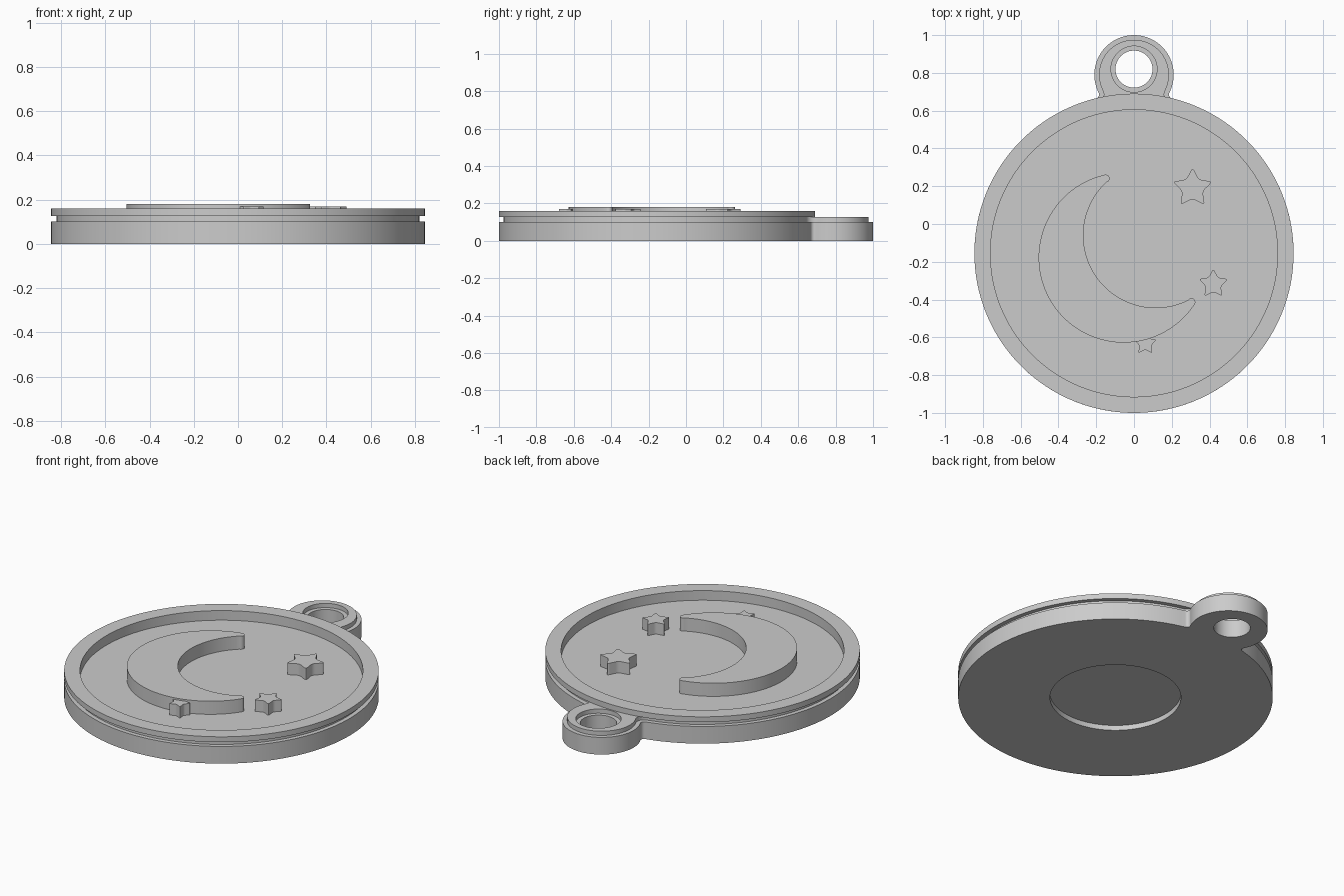
import bpy
import bmesh
from math import acos, atan2, cos, hypot, pi, radians, sin
from mathutils import Vector

cube = bpy.data.objects.get("Cube")
if cube:
    bpy.data.objects.remove(cube, do_unlink=True)

GREY = bpy.data.materials.new("plain grey")
GREY.use_nodes = True
colour = (0.6, 0.6, 0.6, 1)
GREY.diffuse_color = colour
GREY.node_tree.nodes["Principled BSDF"].inputs["Base Color"].default_value = colour

DISC = Vector((0, -0.155))
TAB = Vector((0, 0.79))
EYELET = Vector((0, 0.82))
DISC_R, TAB_R, FILLET, GROOVE = 0.845, 0.21, 0.02, 0.025
FLOOR, STEP, RIM = 0.102, 0.127, 0.159


def arc(centre, radius, start, end, steps):
    """Points along an arc, angles in radians."""
    angles = [start + (end - start) * i / steps for i in range(steps + 1)]
    return [centre + radius * Vector((cos(a), sin(a))) for a in angles]


def circle(centre, radius, steps=128):
    return arc(centre, radius, 0, 2 * pi, steps)[:-1]


def heading(a, b):
    return atan2(b.y - a.y, b.x - a.x)


def prism(name, loops, z0, z1):
    """Solid plate from an outer outline and optional hole outlines."""
    bm = bmesh.new()
    for loop in loops:
        verts = [bm.verts.new((p.x, p.y, z0)) for p in loop]
        for i, v in enumerate(verts):
            bm.edges.new((verts[i - 1], v))
    bmesh.ops.triangle_fill(bm, edges=bm.edges[:], use_beauty=True, normal=(0, 0, 1))
    top = bmesh.ops.extrude_face_region(bm, geom=bm.faces[:], use_keep_orig=True)
    moved = [g for g in top["geom"] if isinstance(g, bmesh.types.BMVert)]
    bmesh.ops.translate(bm, verts=moved, vec=(0, 0, z1 - z0))
    bmesh.ops.recalc_face_normals(bm, faces=bm.faces[:])
    mesh = bpy.data.meshes.new(name)
    bm.to_mesh(mesh)
    bm.free()
    mesh.materials.append(GREY)
    obj = bpy.data.objects.new(name, mesh)
    bpy.context.collection.objects.link(obj)
    return obj


def body_outline(inset):
    """Disc joined to the hanging tab by small fillets."""
    big, small, f = DISC_R - inset, TAB_R - inset, FILLET + inset
    gap = TAB.y - DISC.y
    a, b = big + f, small + f
    along = (a * a + gap * gap - b * b) / (2 * gap)
    right = Vector(((a * a - along * along) ** 0.5, DISC.y + along))
    left = Vector((-right.x, right.y))
    at_disc, at_tab = heading(DISC, right), heading(TAB, right)
    pts = arc(TAB, small, at_tab, pi - at_tab, 64)
    pts += arc(left, f, -at_tab, at_disc * -1, 10)[1:]
    pts += arc(DISC, big, pi - at_disc, 2 * pi + at_disc, 160)[1:]
    pts += arc(right, f, pi + at_disc, pi + at_tab, 10)[1:-1]
    return pts


def crescent():
    """Two arcs joined by rounded tips."""
    outer, inner = Vector((-0.055, -0.178)), Vector((0.115, -0.06))
    axis = heading(outer, inner)
    wide, narrow = radians(68), radians(98)
    out = arc(outer, 0.45, axis + wide, axis + 2 * pi - wide, 72)
    back = arc(inner, 0.383, axis + 2 * pi - narrow, axis + narrow, 60)

    def tip(p, q):
        start = heading((p + q) / 2, p)
        return arc((p + q) / 2, (p - q).length / 2, start, start + pi, 10)[1:-1]

    return out + tip(out[-1], back[0]) + back + tip(back[-1], out[0])


def star(x, y, radius):
    """Five-pointed star with softened corners."""
    raw = []
    for i in range(10):
        r = radius * (0.56 if i % 2 else 1.1)
        a = pi / 2 + i * pi / 5
        raw.append(Vector((x + r * cos(a), y + r * sin(a))))
    pts = []
    for i, p in enumerate(raw):
        a = p.lerp(raw[i - 1], 0.27)
        b = p.lerp(raw[(i + 1) % 10], 0.27)
        pts += [a.lerp(p, t / 6).lerp(p.lerp(b, t / 6), t / 6) for t in range(7)]
    return pts


# Base plate with the eyelet hole and a shallow round pocket underneath
base = prism("base_plate", [body_outline(0), circle(EYELET, 0.098, 64)], 0, FLOOR)
cutter = prism("pocket_cutter", [circle(DISC, 0.352)], -0.1, 0.03)
cutter.hide_render = True
cut = base.modifiers.new("pocket", "BOOLEAN")
cut.operation = "DIFFERENCE"
cut.solver = "EXACT"
cut.object = cutter
bpy.context.view_layer.objects.active = base
bpy.ops.object.modifier_apply(modifier=cut.name)
bpy.data.objects.remove(cutter, do_unlink=True)

# Inset step that forms the side groove and the eyelet collar
parts = [base]
well = circle(DISC, 0.76, 160)
parts.append(prism("groove_step", [body_outline(GROOVE), well, circle(EYELET, 0.122, 64)],
                   FLOOR, STEP))

# Raised rim
parts.append(prism("rim", [circle(DISC, DISC_R, 160), well], STEP, RIM))

# Raised moon and stars on the recessed floor
parts.append(prism("crescent_moon", [crescent()], FLOOR, 0.18))
for name, x, y, r in (("large_star", 0.31, 0.19, 0.1),
                      ("medium_star", 0.42, -0.317, 0.074),
                      ("small_star", 0.06, -0.632, 0.058)):
    parts.append(prism(name, [star(x, y, r)], FLOOR, 0.17))

# Smooth curved walls, keep the edges crisp
bpy.ops.object.select_all(action="DESELECT")
for obj in parts:
    obj.select_set(True)
bpy.context.view_layer.objects.active = base
bpy.ops.object.shade_smooth_by_angle(angle=radians(30))
